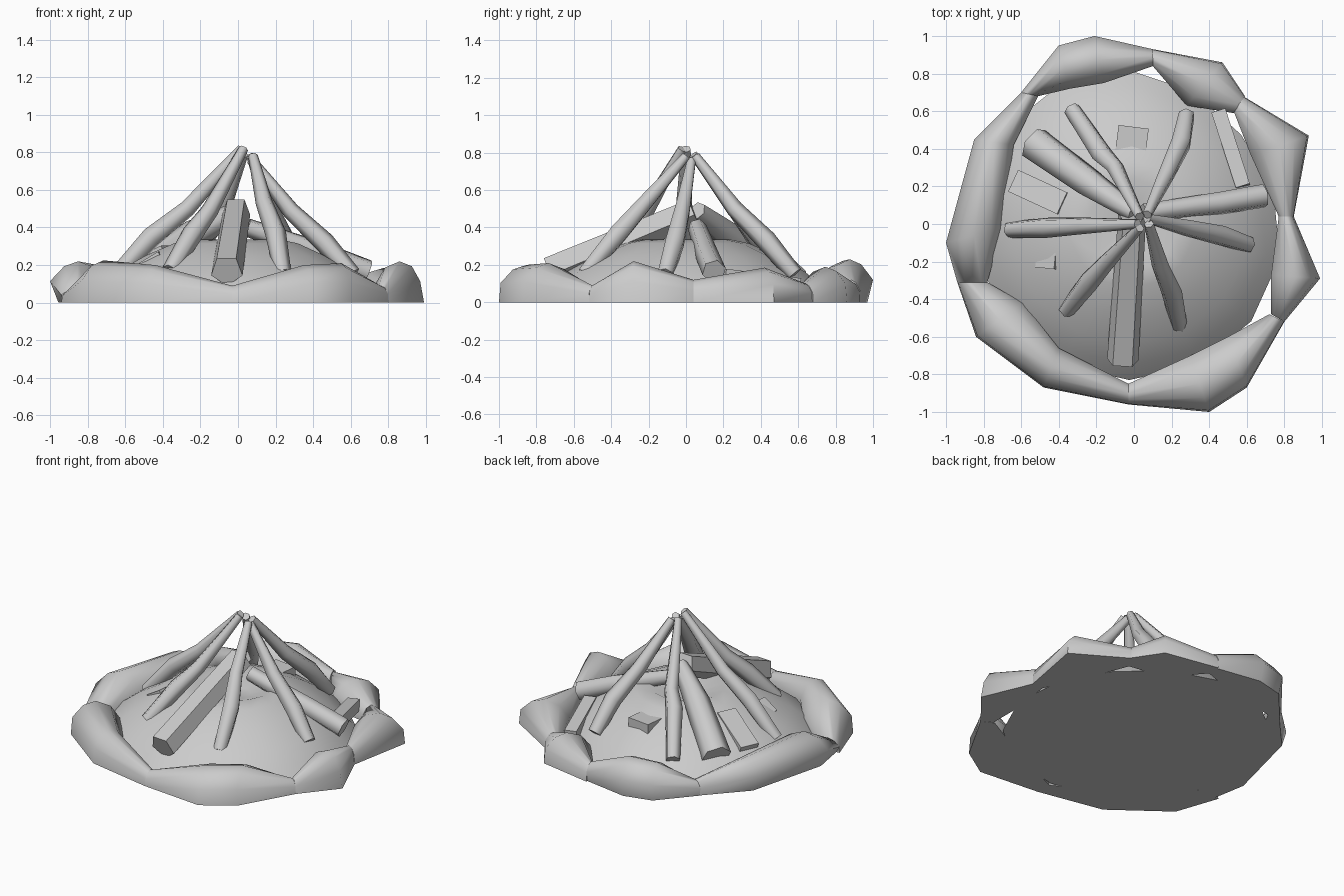
import bpy, bmesh, math
from mathutils import Vector

if "Cube" in bpy.data.objects:
    bpy.data.objects.remove(bpy.data.objects["Cube"])


def finish(name, bm, angle=35):
    bmesh.ops.recalc_face_normals(bm, faces=bm.faces)
    me = bpy.data.meshes.new(name)
    bm.to_mesh(me)
    bm.free()
    ob = bpy.data.objects.new(name, me)
    bpy.context.collection.objects.link(ob)
    bpy.context.view_layer.objects.active = ob
    ob.select_set(True)
    bpy.ops.object.shade_smooth_by_angle(angle=math.radians(angle))
    ob.select_set(False)
    return ob


def loft(name, rings, angle=35):
    """Skin a list of equal-length point rings and cap both ends."""
    bm = bmesh.new()
    vs = [[bm.verts.new(p) for p in r] for r in rings]
    n = len(vs[0])
    for a, b in zip(vs, vs[1:]):
        for i in range(n):
            j = (i + 1) % n
            bm.faces.new((a[i], a[j], b[j], b[i]))
    bm.faces.new(vs[0])
    bm.faces.new(vs[-1])
    return finish(name, bm, angle)


def stone(name, stations, foot=0.0, belly=0.03):
    """Station: outer x, y, inner x, y, height. Foot and belly inset the outer side."""
    rings = []
    for ox, oy, ix, iy, h in stations:
        o, i = Vector((ox, oy)), Vector((ix, iy))
        ring = []
        for t, z in ((foot, 0), (belly, .52), (.25, .88), (.5, 1), (.8, .85), (1, .45), (1, 0)):
            p = o.lerp(i, t)
            ring.append((p.x, p.y, z * h))
        rings.append(ring)
    loft(name, rings, 62)


def stick(name, path, radii, sides=6, turn=0.3, angle=65):
    pts = [Vector(p) for p in path]
    rings = []
    for k, p in enumerate(pts):
        d = (pts[min(k + 1, len(pts) - 1)] - pts[max(k - 1, 0)]).normalized()
        u = d.cross(Vector((0, 0, 1))).normalized()
        v = u.cross(d)
        rings.append([p + radii[k] * (math.cos(a) * u + math.sin(a) * v)
                      for a in (turn + i * math.tau / sides for i in range(sides))])
    loft(name, rings, angle)


# Ring of stones
stone("stone_left", [(-.60, .70, -.51, .68, .10), (-.85, .45, -.64, .42, .20),
                     (-1.0, -.10, -.70, -.02, .22), (-.94, -.31, -.78, -.31, .08)], .15, 0)
stone("stone_front_left", [(-.94, -.31, -.78, -.31, .07), (-.84, -.60, -.59, -.42, .225),
                           (-.48, -.87, -.40, -.66, .20), (-.03, -.96, -.03, -.85, .09)])
stone("stone_front_right", [(-.03, -.96, -.03, -.85, .09), (.40, -1.0, .30, -.70, .20),
                            (.60, -.87, .50, -.60, .21), (.80, -.52, .72, -.48, .09)])
stone("stone_right_front", [(.80, -.52, .73, -.48, .09), (.99, -.29, .73, -.27, .22),
                            (.85, .04, .77, .04, .12)], 0, .08)
stone("stone_right_back", [(.85, .04, .77, .04, .12), (.93, .47, .62, .37, .185),
                           (.58, .68, .53, .60, .10)])
stone("stone_back_right", [(.59, .68, .53, .59, .10), (.47, .86, .28, .63, .19),
                           (.10, .93, .10, .84, .11)])
stone("stone_back_left", [(.10, .93, .10, .84, .12), (-.21, 1.0, -.16, .75, .23),
                          (-.40, .95, -.34, .72, .22), (-.60, .70, -.51, .68, .10)], .12, 0)

# Ash mound, sunken in the middle and pulled in at the back right
N = 14
rings = []
for r, z in ((.83, 0), (.75, .08), (.64, .165), (.49, .25), (.34, .315), (.24, .335), (.08, .275)):
    ring = []
    for a in (math.pi / 2 + i * math.tau / N for i in range(N)):
        s = r * (1 - .10 * r * max(0, math.cos(a - .7)) ** 4)
        ring.append((s * math.cos(a) - .03 * r, s * math.sin(a), z))
    rings.append(ring)
loft("ash_mound", rings, 60)

# Leaning sticks, base to tip
STICKS = [
    ("stick_left", [(-.66, -.03, .13), (-.46, -.02, .35), (-.27, -.01, .50), (.02, .0, .82)]),
    ("stick_back_left", [(-.33, .61, .14), (-.17, .37, .35), (-.10, .30, .44), (.03, .04, .79)]),
    ("stick_back_right", [(.28, .58, .15), (.25, .43, .33), (.17, .26, .50), (.07, .05, .78)]),
    ("stick_right", [(.61, -.11, .15), (.46, -.06, .32), (.28, -.02, .49), (.07, .03, .76)]),
    ("stick_front_right", [(.24, -.54, .15), (.20, -.36, .37), (.14, -.22, .53), (.08, -.0, .78)]),
    ("stick_front_left", [(-.36, -.46, .17), (-.24, -.31, .37), (-.15, -.21, .49), (.03, -.02, .82)]),
]
for name, path in STICKS:
    stick(name, path, (.045, .056, .046, .026))

# Heavier logs lying on the mound
stick("log_front", [(-.06, -.73, .17), (-.01, .04, .49)], (.088, .078), 5, .94, 20)
stick("log_back_left", [(-.53, .43, .15), (-.24, .22, .36), (.0, .06, .49)], (.095, .08, .05))
stick("log_right", [(.69, .15, .165), (.45, .11, .26), (.05, .06, .40)], (.065, .062, .05))

# Half-buried chunks of charred wood
CHUNKS = [
    ("chunk_left", (-.62, .22, .12), (-.36, .10, .245), .09),
    ("chunk_front_left", (-.50, -.19, .175), (-.40, -.20, .235), .06),
    ("chunk_back", (-.09, .46, .215), (.07, .44, .215), .095),
    ("chunk_right", (.45, .60, .09), (.58, .20, .14), .055),
]
for name, a, b, r in CHUNKS:
    stick(name, [a, b], (r, r), 4, math.pi / 4, 20)
